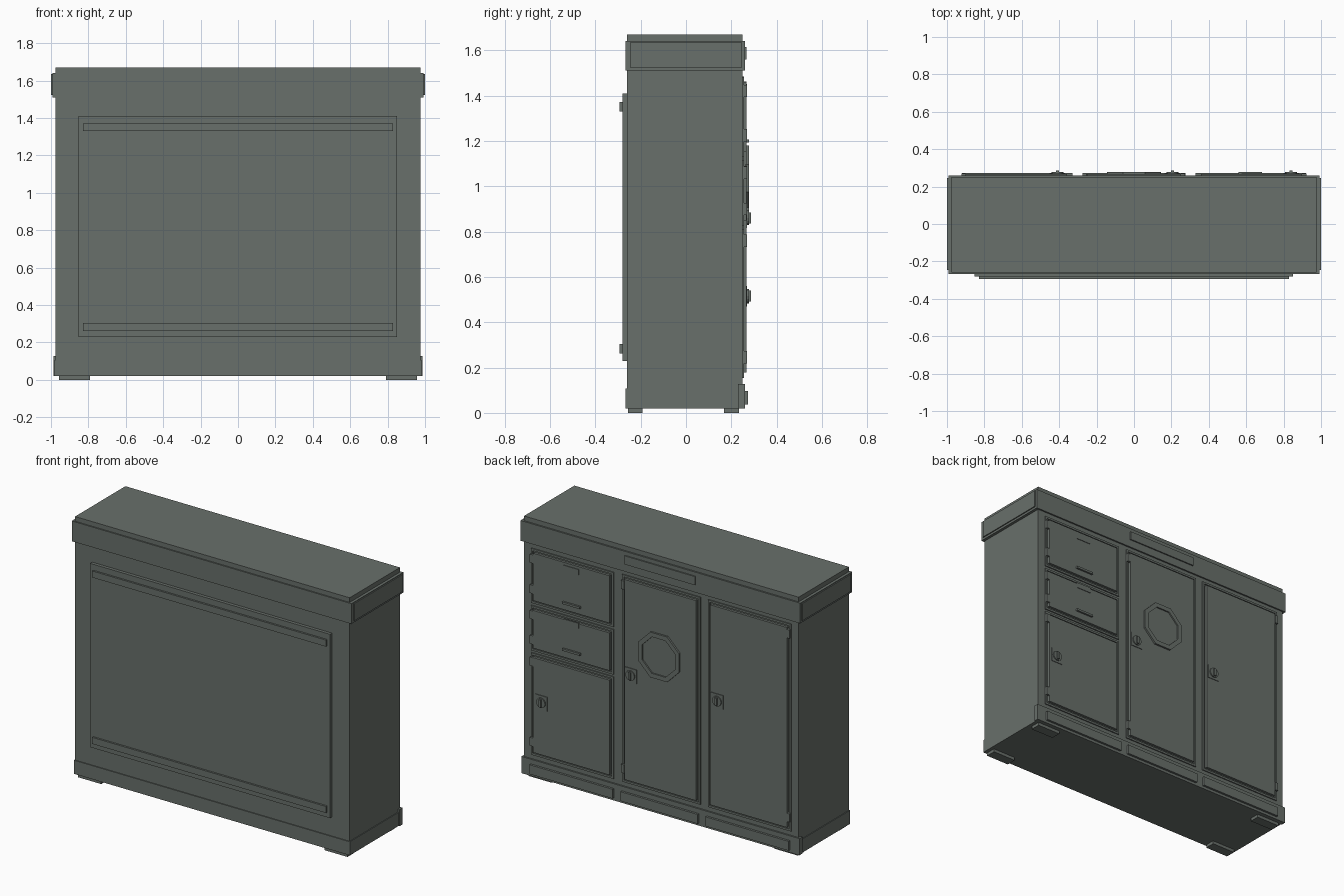
import bpy, bmesh, math
from mathutils import Matrix, Vector

if "Cube" in bpy.data.objects:
    bpy.data.objects.remove(bpy.data.objects["Cube"])

paint = bpy.data.materials.new("grey_green_paint")
paint.diffuse_color = (0.14, 0.16, 0.145, 1)
paint.use_nodes = True
paint.node_tree.nodes["Principled BSDF"].inputs["Base Color"].default_value = paint.diffuse_color


def finish(name, bm):
    bmesh.ops.recalc_face_normals(bm, faces=bm.faces)
    mesh = bpy.data.meshes.new(name)
    bm.to_mesh(mesh)
    bm.free()
    mesh.materials.append(paint)
    ob = bpy.data.objects.new(name, mesh)
    bpy.context.collection.objects.link(ob)
    return ob


def add_box(bm, x0, x1, y0, y1, z0, z1):
    size = Matrix.Diagonal((x1 - x0, y1 - y0, z1 - z0, 1))
    mid = Vector(((x0 + x1) / 2, (y0 + y1) / 2, (z0 + z1) / 2))
    bmesh.ops.create_cube(bm, size=1, matrix=Matrix.Translation(mid) @ size)


def boxes(name, *dims):
    bm = bmesh.new()
    for d in dims:
        add_box(bm, *d)
    return finish(name, bm)


def ring(name, outer, inner, y0, y1):
    """Flat frame between two matching loops of (x, z) points."""
    bm = bmesh.new()
    n = len(outer)
    loops = [[bm.verts.new((x, y, z)) for x, z in pts]
             for pts, y in ((outer, y0), (outer, y1), (inner, y1), (inner, y0))]
    for a in range(4):
        p, q = loops[a], loops[(a + 1) % 4]
        for i in range(n):
            j = (i + 1) % n
            bm.faces.new((p[i], p[j], q[j], q[i]))
    return finish(name, bm)


def rect(x0, x1, z0, z1, d=0):
    return [(x0 + d, z0 + d), (x1 - d, z0 + d), (x1 - d, z1 - d), (x0 + d, z1 - d)]


def octagon(z, apothem):
    r = apothem / math.cos(math.pi / 8)
    return [(r * math.cos(a), z + r * math.sin(a))
            for a in (math.pi / 8 + k * math.pi / 4 for k in range(8))]


# Carcass, base and cornice
boxes("body", (-0.975, 0.975, -0.26, 0.25, 0.02, 1.67))
boxes("base_band", (-0.98, 0.98, -0.266, 0.23, 0.02, 0.107))
boxes("base_back_rail", (-0.987, 0.987, 0.23, 0.26, 0.02, 0.127))
boxes("cornice", (-0.993, 0.993, -0.268, 0.26, 1.51, 1.64))
boxes("cornice_side_panels", *[(s * 0.995 - 0.005, s * 0.995 + 0.005, -0.247, 0.247, 1.524, 1.635)
                               for s in (-1, 1)])
boxes("cornice_back_plate", (-0.25, 0.25, 0.25, 0.268, 1.56, 1.615))
boxes("feet", *[(x, x + 0.165, y, y + 0.065, 0, 0.025)
                for x in (-0.957, 0.792) for y in (-0.256, 0.168)])
boxes("base_back_plates", *[(a, b, 0.25, 0.274, 0.037, 0.097)
                            for a, b in ((-0.92, -0.33), (-0.275, 0.275), (0.33, 0.92))])

# Front panel with two rails
boxes("front_panel", (-0.853, 0.85, -0.281, -0.25, 0.23, 1.41))
boxes("front_rails", *[(-0.83, 0.83, -0.293, -0.27, z, z + 0.042) for z in (0.262, 1.33)])

# Doors and drawers: raised rim, narrow gap, slab
fronts = {
    "plain_door": (-0.925, -0.335, 0.155, 1.485),
    "window_door": (-0.28, 0.275, 0.155, 1.485),
    "small_door": (0.335, 0.922, 0.155, 0.81),
    "lower_drawer": (0.335, 0.922, 0.825, 1.113),
    "upper_drawer": (0.335, 0.922, 1.13, 1.48),
}
for name, r in fronts.items():
    ring(name + "_rim", rect(*r), rect(*r, 0.013), 0.245, 0.257)
    x0, x1, z0, z1 = r
    boxes(name, (x0 + 0.023, x1 - 0.023, 0.245, 0.266, z0 + 0.023, z1 - 0.023))

# Hinges: leaf pairs along one edge of each front
hinges = [(0.91, z) for z in (1.42, 1.225, 1.06, 0.90, 0.76, 0.245)]
hinges += [(0.263, 1.425), (0.263, 0.245), (-0.912, 1.425), (-0.912, 0.245)]
boxes("hinges", *[(x - 0.011, x + 0.011, 0.245, 0.27, z - 0.027, z + 0.027) for x, z in hinges])

# Drawer label plates and pull lips
boxes("drawer_labels", *[(0.575, 0.68, 0.26, 0.27, z, z + 0.035) for z in (1.405, 1.06)])
boxes("drawer_pulls", *[(0.56, 0.685, 0.26, 0.278, z, z + 0.014) for z in (1.193, 0.893)])

# Octagonal porthole
ring("porthole_frame", octagon(1.035, 0.145), octagon(1.035, 0.117), 0.26, 0.278)
ring("porthole_pane", octagon(1.035, 0.12), octagon(1.035, 0.0005), 0.26, 0.269)

# Latches: square plate, round knob, raised grip
for name, x, z in (("small_door_latch", 0.84, 0.515),
                   ("window_door_latch", 0.205, 0.86),
                   ("plain_door_latch", -0.41, 0.86)):
    boxes(name + "_plate", (x - 0.042, x + 0.042, 0.26, 0.27, z - 0.045, z + 0.045))
    ob = bmesh.new()
    place = Matrix.Translation((x, 0.271, z)) @ Matrix.Rotation(math.pi / 2, 4, 'X')
    bmesh.ops.create_cone(ob, cap_ends=True, segments=16, radius1=0.032, radius2=0.032,
                          depth=0.012, matrix=place)
    finish(name + "_knob", ob)
    boxes(name + "_grip", (x - 0.008, x + 0.008, 0.27, 0.286, z - 0.024, z + 0.024))
